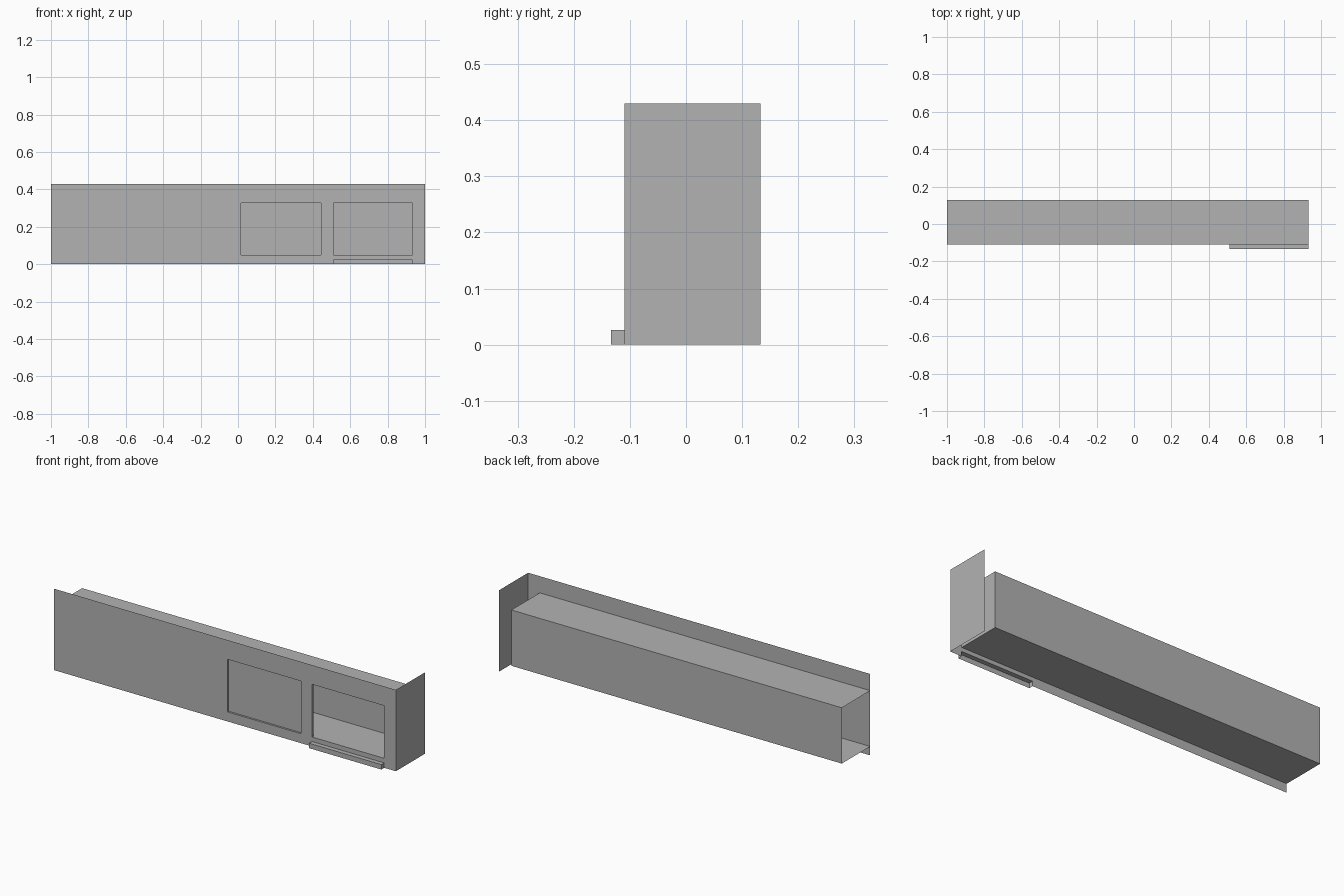
import bpy, bmesh

if "Cube" in bpy.data.objects:
    bpy.data.objects.remove(bpy.data.objects["Cube"])

grey = bpy.data.materials.new("light grey")
grey.diffuse_color = (0.45, 0.45, 0.45, 1)
grey.use_nodes = True
grey.node_tree.nodes["Principled BSDF"].inputs["Base Color"].default_value = grey.diffuse_color

FRONT, BACK, SIDE_BACK = -0.11, 0.127, 0.133   # y of panel, trough back, end panel back
HEIGHT, X_END = 0.43, 0.932


def make(name, quads):
    """Mesh object from a list of four-cornered sheets."""
    bm = bmesh.new()
    for q in quads:
        bm.faces.new([bm.verts.new(p) for p in q])
    bmesh.ops.remove_doubles(bm, verts=bm.verts, dist=1e-5)
    bmesh.ops.recalc_face_normals(bm, faces=bm.faces)
    mesh = bpy.data.meshes.new(name)
    bm.to_mesh(mesh)
    bm.free()
    mesh.materials.append(grey)
    obj = bpy.data.objects.new(name, mesh)
    bpy.context.collection.objects.link(obj)
    return obj


def sheet_x(x, y0, y1, z0, z1):
    return [(x, y0, z0), (x, y1, z0), (x, y1, z1), (x, y0, z1)]


def sheet_y(y, x0, x1, z0, z1):
    return [(x0, y, z0), (x1, y, z0), (x1, y, z1), (x0, y, z1)]


def sheet_z(z, x0, x1, y0, y1):
    return [(x0, y0, z), (x1, y0, z), (x1, y1, z), (x0, y1, z)]


def reveal(x0, x1, z0, z1, y):
    """Four short walls running from the panel to depth y."""
    return [sheet_x(x0, FRONT, y, z0, z1), sheet_x(x1, FRONT, y, z0, z1),
            sheet_z(z0, x0, x1, FRONT, y), sheet_z(z1, x0, x1, FRONT, y)]


# Front panel: grid of cells leaving out the window, the recess and the ledge slot
xs = [-1, 0.015, 0.445, 0.51, X_END, 1]
zs = [0, 0.026, 0.05, 0.328, HEIGHT]
holes = {(1, 2), (3, 2), (3, 0)}
make("front_panel", [sheet_y(FRONT, xs[i], xs[i + 1], zs[j], zs[j + 1])
                     for i in range(5) for j in range(4) if (i, j) not in holes])

# Window reveal and shallow blind recess
DEPTH = FRONT + 0.01
make("window_reveal", reveal(xs[3], xs[4], zs[2], zs[3], DEPTH))
make("blind_recess", reveal(xs[1], xs[2], zs[2], zs[3], DEPTH)
     + [sheet_y(DEPTH, xs[1], xs[2], zs[2], zs[3])])

# Ledge below the window, hollow and open underneath
LIP = -0.134
make("ledge", [sheet_y(LIP, xs[3], xs[4], 0, zs[1]),
               sheet_z(zs[1], xs[3], xs[4], LIP, FRONT),
               sheet_x(xs[3], LIP, FRONT, 0, zs[1]),
               sheet_x(xs[4], LIP, FRONT, 0, zs[1])])

# Trough behind the panel, open at the left end
Z0, Z1 = 0.047, 0.342
make("trough", [sheet_z(Z0, -1, X_END, FRONT, BACK),
                sheet_z(Z1, -1, X_END, FRONT, BACK),
                sheet_y(BACK, -1, X_END, Z0, Z1),
                sheet_x(X_END, FRONT, BACK, Z0, Z1)])

# End panel on the right
make("end_panel", [sheet_x(1, FRONT, SIDE_BACK, 0, HEIGHT)])
